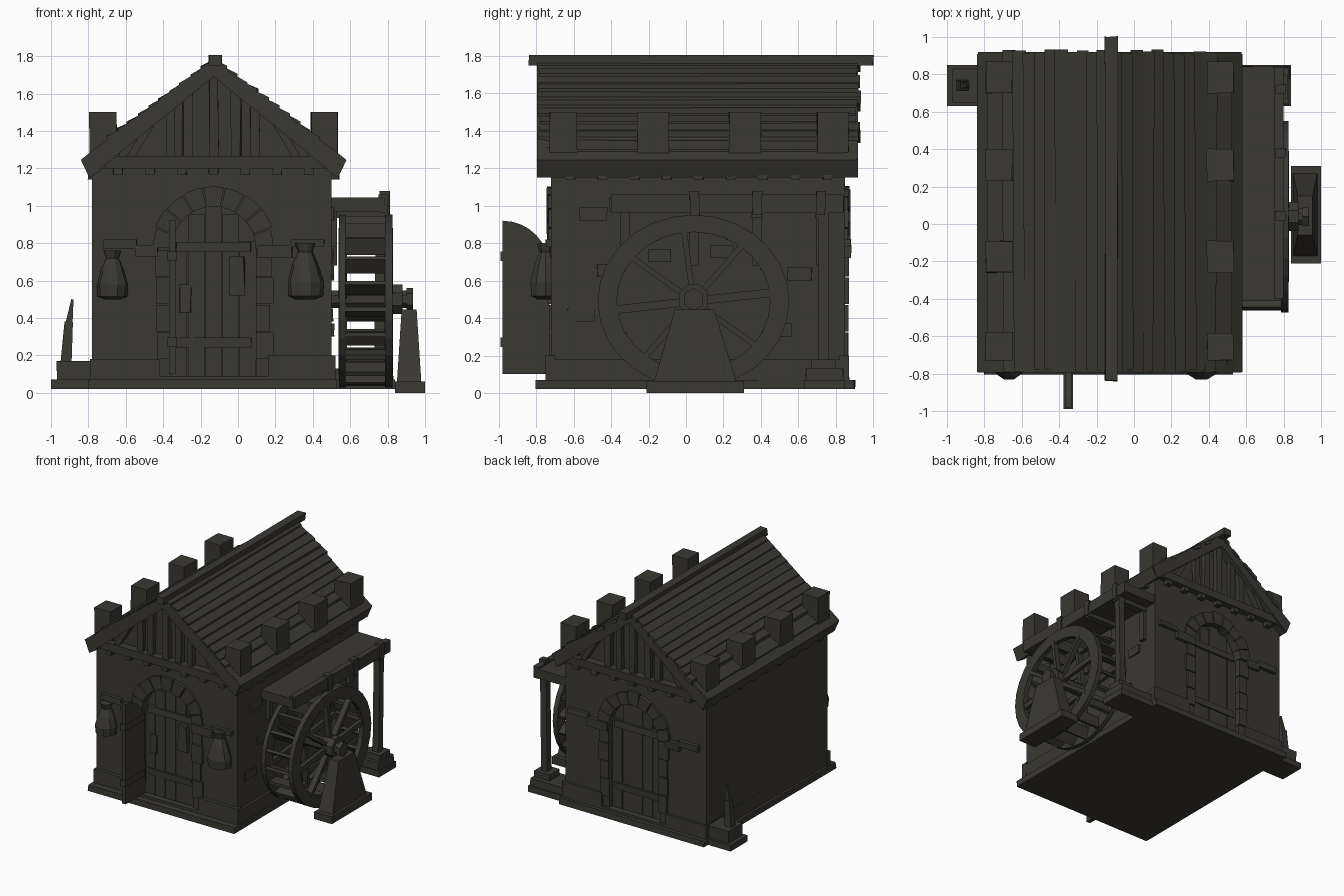
import bpy, bmesh, math, random
from mathutils import Vector

if "Cube" in bpy.data.objects:
    bpy.data.objects.remove(bpy.data.objects["Cube"])
random.seed(4)
R = random.uniform
C = -0.13            # centre line of the house in x

stone = bpy.data.materials.new("dark olive grey")
stone.diffuse_color = (0.042, 0.040, 0.031, 1)
stone.use_nodes = True
stone.node_tree.nodes["Principled BSDF"].inputs["Base Color"].default_value = stone.diffuse_color

def finish(name, bm):
    bmesh.ops.recalc_face_normals(bm, faces=bm.faces)
    me = bpy.data.meshes.new(name)
    bm.to_mesh(me)
    bm.free()
    me.materials.append(stone)
    ob = bpy.data.objects.new(name, me)
    bpy.context.collection.objects.link(ob)
    return ob

def loft(name, a, b):
    """Solid between two matching outlines."""
    bm = bmesh.new()
    va = [bm.verts.new(p) for p in a]
    vb = [bm.verts.new(p) for p in b]
    bm.faces.new(va)
    bm.faces.new(vb)
    n = len(a)
    for i in range(n):
        j = (i + 1) % n
        bm.faces.new((va[i], va[j], vb[j], vb[i]))
    return finish(name, bm)

def prism_y(name, pts, y0, y1):
    return loft(name, [(x, y0, z) for x, z in pts], [(x, y1, z) for x, z in pts])

def prism_x(name, pts, x0, x1):
    return loft(name, [(x0, y, z) for y, z in pts], [(x1, y, z) for y, z in pts])

def box(name, x0, x1, y0, y1, z0, z1, j=0.0):
    q = [(x0, y0), (x1, y0), (x1, y1), (x0, y1)]
    return loft(name, [(x + R(-j, j), y + R(-j, j), z0) for x, y in q],
                [(x + R(-j, j), y + R(-j, j), z1) for x, y in q])

def beam(name, p, q, w, d, w2=None):
    """Square bar from p to q, optionally tapering to w2."""
    p, q = Vector(p), Vector(q)
    t = (q - p).normalized()
    u = t.cross(Vector((0, 1, 0)) if abs(t.y) < 0.9 else Vector((1, 0, 0))).normalized()
    v = t.cross(u)
    k = (w2 or w) / w
    s = [(-1, -1), (1, -1), (1, 1), (-1, 1)]
    return loft(name, [p + u * a * w / 2 + v * b * d / 2 for a, b in s],
                [q + (u * a * w / 2 + v * b * d / 2) * k for a, b in s])

def arc(r, n, a0=0, a1=math.pi, cx=C, cz=0.77):
    return [(cx + r * math.cos(a0 + (a1 - a0) * i / n), cz + r * math.sin(a0 + (a1 - a0) * i / n))
            for i in range(n + 1)]

# foundation and plinth
box("foundation", -0.80, 0.53, -0.80, 0.90, 0.02, 0.07, 0.006)
box("rear_foundation", -1.0, 0.84, 0.63, 0.85, 0.02, 0.07)
for s in (-1, 1):
    box("plinth_side", C + s * 0.60, C + s * 0.65, -0.745, 0.87, 0.07, 0.18, 0.004)
for y0, y1 in ((-0.75, -0.70), (0.82, 0.87)):
    box("plinth_left", -0.79, -0.42, y0, y1, 0.07, 0.18)
    box("plinth_right", 0.16, 0.52, y0, y1, 0.07, 0.20)
    box("door_step", -0.42, 0.16, y0, y1, 0.05, 0.09)

# walls: solid core with a notched face wall at front and back
box("wall_core", -0.78, 0.50, -0.67, 0.80, 0.05, 1.2)
notch = [(-0.78, 0.05), (-0.78, 1.2), (0.50, 1.2), (0.50, 0.05), (C + 0.23, 0.05)] \
    + arc(0.23, 14) + [(C - 0.23, 0.05)]
prism_y("front_wall", notch, -0.72, -0.66)
prism_y("back_wall", notch, 0.79, 0.85)

# doorways with arch stones, jambs, planks, straps and side shelves
for side, face, d in (("front", -0.72, -1), ("back", 0.85, 1)):
    n = 9
    for i in range(n):
        a0, a1 = math.pi * i / n + 0.012, math.pi * (i + 1) / n - 0.012
        o = R(0.315, 0.335)
        prism_y(side + "_arch_stone", arc(o, 3, a0, a1) + arc(0.225, 3, a1, a0),
                face + d * R(0.015, 0.028), face - d * 0.05)
    for s in (-1, 1):
        for k in range(4):
            z = 0.18 + k * 0.1475
            x0, x1 = sorted((C + s * 0.225, C + s * R(0.30, 0.33)))
            box(side + "_jamb_stone", x0, x1, *sorted((face - d * 0.05, face + d * R(0.012, 0.02))),
                z, z + 0.142)
    for k in range(5):
        x = C - 0.23 + k * 0.092
        h = 0.77 + math.sqrt(max(0.23 ** 2 - (max(abs(x - C), abs(x + 0.088 - C))) ** 2, 0))
        box(side + "_door_plank", x, x + 0.088, *sorted((face - d * 0.06, face - d * R(0.03, 0.037))),
            0.08, h)
    for z in (0.27, 0.78):
        box(side + "_door_strap", C - 0.2, C + 0.20, *sorted((face - d * 0.05, face - d * 0.02)),
            z - 0.027, z + 0.027, 0.004)
    y0, y1 = sorted((face - d * 0.03, face + d * 0.03))
    box(side + "_shelf", -0.72, -0.54, y0, y1, 0.77, 0.82, 0.004)
    box(side + "_shelf", -0.55, -0.43, y0, y1, 0.73, 0.79, 0.004)
    box(side + "_shelf", 0.10, 0.29, y0, y1, 0.72, 0.79, 0.004)
    box(side + "_shelf", 0.28, 0.46, y0, y1, 0.78, 0.82, 0.004)
box("door_latch", -0.31, -0.25, -0.70, -0.675, 0.43, 0.58, 0.006)
box("door_cloth", -0.04, 0.03, -0.71, -0.67, 0.52, 0.73, 0.012)

# open door leaf, quarter-arched on top
leaf = [(-0.72, 0.10), (-0.98, 0.10)] + arc(0.25, 7, math.pi / 2, 0.15, -0.98, 0.67)
prism_x("open_door_leaf", leaf, -0.37, -0.335)
for z in (0.27, 0.73):
    box("leaf_strap", -0.378, -0.327, -0.99, -0.74, z - 0.025, z + 0.025)

# hanging sacks
for x, r, h in ((-0.67, 0.085, 0.26), (0.36, 0.10, 0.30)):
    bm = bmesh.new()
    rings = []
    for f, z in ((0.55, 0), (0.95, 0.06), (1, 0.3), (0.75, 0.6), (0.4, 0.84), (0.55, 1)):
        rings.append([bm.verts.new((x + r * f * math.cos(a * math.pi / 5) * R(0.93, 1.05),
                                    -0.75 + 0.085 * f * math.sin(a * math.pi / 5), 0.5 + h * z))
                      for a in range(10)])
    for a, b in zip(rings, rings[1:]):
        for i in range(10):
            bm.faces.new((a[i], a[(i + 1) % 10], b[(i + 1) % 10], b[i]))
    bm.faces.new(rings[0])
    bm.faces.new(rings[-1])
    finish("sack", bm)

# loose stones standing proud of the wheel-side wall
for y, z in ((-0.50, 0.92), (-0.56, 0.38), (-0.42, 0.62), (0.60, 0.60), (0.50, 0.30), (0.2, 0.72), (-0.15, 0.7)):
    box("wall_stone", 0.48, 0.512, y - R(0.05, 0.08), y + R(0.05, 0.08), z, z + 0.07, 0.005)

# gable and roof body
def roof_z(dx):
    return 1.775 - dx * 0.752
prism_y("gable", [(C - 0.64, 1.17), (C, 1.72), (C + 0.64, 1.17)], -0.71, 0.84)
for y0, y1 in ((-0.775, -0.70), (0.83, 0.905)):
    box("tie_beam", -0.71, 0.46, y0, y1, 1.20, 1.265, 0.004)
    for k in range(7):
        x = C - 0.51 + k * 0.17
        box("beam_end", x - 0.025, x + 0.025, y0 + 0.01, y1 - 0.01, 1.165, 1.21, 0.003)
    ym = (y0 + y1) / 2
    for x in (-0.36, -0.27, -0.13, -0.01, 0.09):
        box("gable_stud", x - 0.025, x + 0.025, ym - 0.02, ym + 0.02, 1.25, roof_z(abs(x - C)) - 0.06, 0.005)
    for s in (-1, 1):
        beam("gable_brace", (C + s * 0.45, ym, 1.25), (C + s * 0.30, ym, 1.50), 0.04, 0.05)

for s in (-1, 1):
    X = lambda pts: [(C + s * a, b) for a, b in pts]
    prism_y("roof_slope", X([(0, 1.775), (0.69, roof_z(0.69)), (0.65, 1.19), (0, 1.69)]), -0.77, 0.89)
    # overlapping roof boards
    n = 10
    for i in range(n):
        a, b = i * 0.056, (i + 1) * 0.056 + 0.012
        y0, y1 = -0.79 + R(-0.01, 0.012), 0.92 + R(-0.015, 0.015)
        e, f = R(0.016, 0.03), R(-0.006, 0.006)
        def prof(y, g):
            return [(C + s * q, y, z) for q, z in ((a, roof_z(a) + 0.008), (b + g, roof_z(b) + e),
                                                  (b + g, roof_z(b) - 0.01), (a, roof_z(a) - 0.02))]
        loft("roof_board", prof(y0, f), prof(y1, -f))
    # barge boards on both gables
    for y0, y1 in ((-0.795, -0.75), (0.87, 0.92)):
        prism_y("barge_board", X([(0, 1.785), (0.705, 1.25), (0.665, 1.15), (0, 1.69)]), y0, y1)
    # eaves board, low parapet and merlons
    prism_y("eaves_board", X([(0.63, 1.31), (0.71, 1.245), (0.665, 1.15), (0.60, 1.19)]), -0.79, 0.91)
    prism_y("parapet", X([(0.50, 1.39), (0.655, 1.30), (0.655, 1.22), (0.50, 1.22)]), -0.73, 0.87)
    for y0, y1 in ((-0.73, -0.58), (-0.26, -0.09), (0.23, 0.40), (0.70, 0.87)):
        box("merlon", *sorted((C + s * 0.52, C + s * 0.663)), y0, y1, 1.25, 1.50, 0.003)
    for k in range(9):
        y = -0.62 + k * 0.172
        box("rafter_end", *sorted((C + s * 0.60, C + s * 0.67)), y - 0.025, y + 0.025, 1.14, 1.20, 0.004)
box("ridge_beam", C - 0.025, C + 0.04, -0.84, 1.0, 1.75, 1.805, 0.005)

# water wheel (slightly flattened)
WY, WZ, RY, RZ = 0.04, 0.49, 0.512, 0.462
def ring(name, x0, x1, inner, seg=28):
    bm = bmesh.new()
    loops = []
    for x, f in ((x0, 1), (x1, 1), (x1, inner), (x0, inner)):
        loops.append([bm.verts.new((x, WY + RY * f * math.cos(i * math.tau / seg),
                                    WZ + RZ * f * math.sin(i * math.tau / seg))) for i in range(seg)])
    for k in range(4):
        a, b = loops[k], loops[(k + 1) % 4]
        for i in range(seg):
            bm.faces.new((a[i], a[(i + 1) % seg], b[(i + 1) % seg], b[i]))
    finish(name, bm)
ring("wheel_rim_inner", 0.54, 0.575, 0.80)
ring("wheel_rim_outer", 0.785, 0.825, 0.80)
for k in range(20):
    a = (k + 0.3) * math.tau / 20
    P = lambda f, g=0: (0, WY + RY * f * math.cos(a + g), WZ + RZ * f * math.sin(a + g))
    p, q = P(0.80, 0.10), P(0.98)
    t = Vector((0, -(q[2] - p[2]), q[1] - p[1])).normalized() * 0.012
    pts = [(y + m * t.y, z + m * t.z) for (_, y, z), m in ((p, -1), (q, -1), (q, 1), (p, 1))]
    prism_x("paddle", pts, 0.57, 0.79)
for x in (0.56, 0.805):
    for k in range(8):
        a = k * math.tau / 8 + 0.12
        beam("spoke", (x, WY, WZ), (x, WY + RY * 0.85 * math.cos(a), WZ + RZ * 0.85 * math.sin(a)), 0.045, 0.03)
def disc(r, n=8):
    return [(WY + r * math.cos((i + .5) * math.tau / n), WZ + 0.01 + r * math.sin((i + .5) * math.tau / n)) for i in range(n)]
prism_x("axle", disc(0.05), 0.48, 0.93)
prism_x("hub", disc(0.085), 0.78, 0.88)
prism_x("axle_cap", disc(0.06, 6), 0.90, 0.935)

# bearing pier
box("pier_slab", 0.84, 1.0, -0.21, 0.31, 0.0, 0.06)
loft("pier", [(x, y, 0.06) for x, y in ((0.85, -0.17), (0.98, -0.17), (0.98, 0.27), (0.85, 0.27))],
     [(x, y, 0.445) for x, y in ((0.875, -0.06), (0.955, -0.06), (0.955, 0.15), (0.875, 0.15))])

# flume with clamps, brackets and its post
box("flume", 0.48, 0.785, -0.41, 0.84, 0.97, 1.045, 0.004)
box("flume_rail", 0.75, 0.80, -0.40, 0.84, 0.965, 1.06)
for y in (0.045, 0.38, 0.72):
    box("flume_clamp", 0.755, 0.81, y - 0.025, y + 0.025, 0.95, 1.08, 0.003)
    box("flume_crossbeam", 0.48, 0.80, y - 0.03, y + 0.03, 0.935, 0.98)
    box("wall_bracket", 0.48, 0.53, y - 0.025, y + 0.025, 0.68, 0.97)
box("wall_bracket", 0.48, 0.53, -0.35, -0.30, 0.78, 0.97)
box("post_footing", 0.50, 0.83, 0.64, 0.84, 0.07, 0.13, 0.004)
box("post_block", 0.68, 0.82, 0.67, 0.80, 0.12, 0.18)
beam("flume_post", (0.755, 0.735, 0.15), (0.765, 0.735, 0.97), 0.055, 0.055)

# broken post at the back left corner
box("broken_post_block", -0.97, -0.78, 0.65, 0.83, 0.07, 0.17, 0.004)
beam("broken_post", (-0.92, 0.74, 0.15), (-0.905, 0.74, 0.38), 0.06, 0.06, 0.045)
beam("broken_post_splinter", (-0.905, 0.74, 0.36), (-0.885, 0.74, 0.50), 0.04, 0.035, 0.012)
